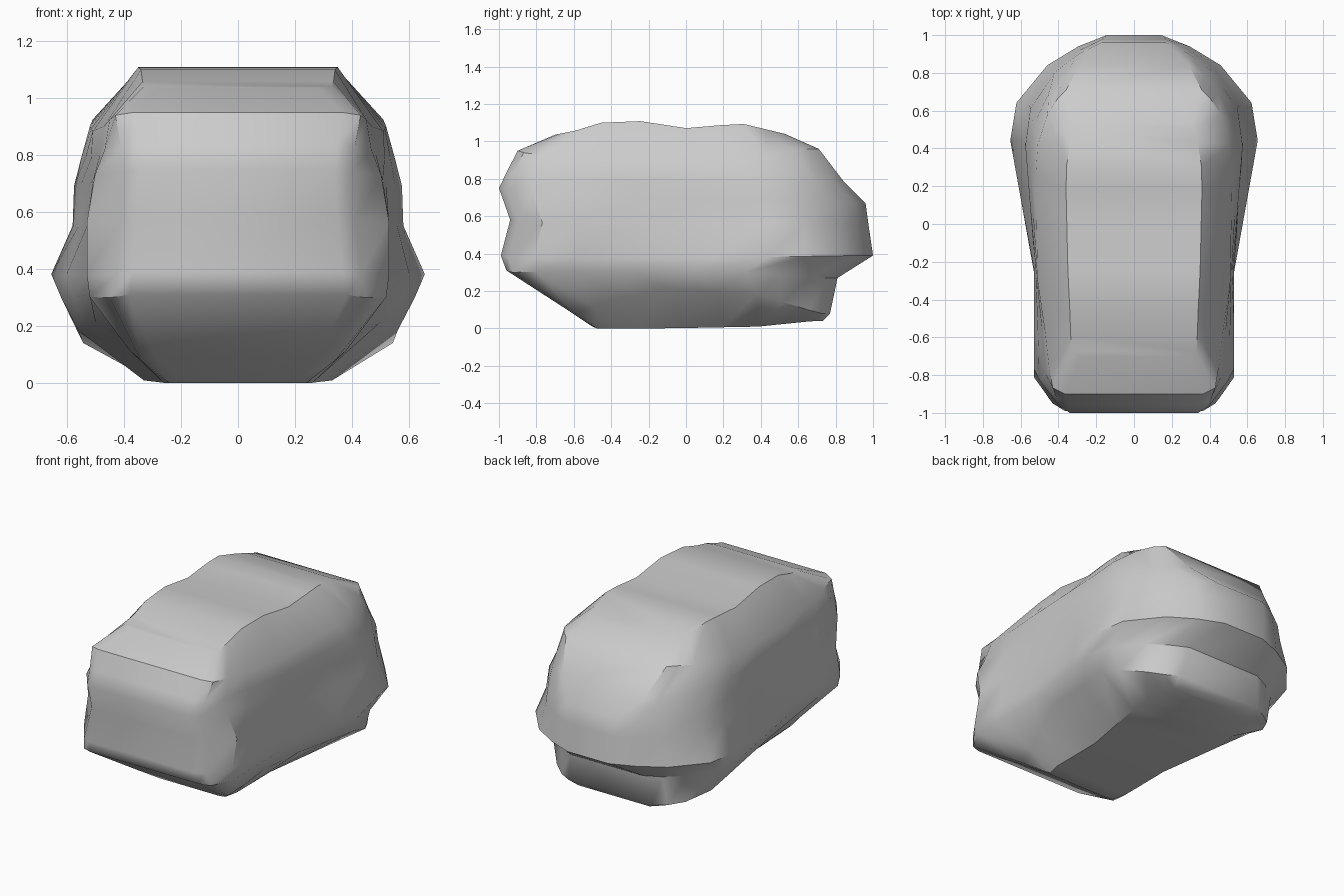
import bpy, bmesh

if "Cube" in bpy.data.objects:
    bpy.data.objects.remove(bpy.data.objects["Cube"])

# Ridge heights along the top of the body (y, z)
RIDGE = [(-0.9, 0.97), (-0.73, 1.03), (-0.58, 1.06), (-0.39, 1.12), (-0.14, 1.10),
         (0.03, 1.065), (0.28, 1.10), (0.53, 1.04), (0.7, 0.97)]

# Horizontal rings, bottom to top:
# front y, back y, half widths (front, middle, rear), z (front, middle, rear),
# rear roundness, front taper
RINGS = [
    (-0.50, 0.73, 0.24, 0.26, 0.33, 0.01, 0.00, 0.04, 0.3, 0),
    (-0.62, 0.77, 0.34, 0.50, 0.56, 0.09, 0.22, 0.08, 0.6, 1),
    (-0.96, 0.81, 0.45, 0.52, 0.62, 0.31, 0.31, 0.27, 0.75, 0),
    (-0.99, 1.00, 0.43, 0.53, 0.655, 0.39, 0.38, 0.39, 1.0, 0),
    (-0.94, 0.975, 0.41, 0.53, 0.58, 0.58, 0.55, 0.56, 0.9, 0),
    (-1.00, 0.96, 0.40, 0.52, 0.575, 0.75, 0.70, 0.67, 0.9, .2),
    (-0.957, 0.84, 0.41, 0.515, 0.55, 0.84, 0.79, 0.79, 0.6, .6),
    (-0.90, 0.71, 0.43, 0.51, 0.52, 0.95, 0.88, 0.96, 0.4, 1),
    (-0.70, 0.53, 0.33, 0.35, 0.36, None, None, None, 0.2, 1),
]
STATIONS = [0, .02, .09, .2, .37, .57, .72, .82, .92, .97, 1]
REAR = {.82: .95, .92: .70, .97: .45, 1: .22}


def interp(table, v):
    for (a, p), (b, q) in zip(table, table[1:]):
        if v <= b:
            return p + (q - p) * (max(v, a) - a) / (b - a)
    return table[-1][1]


def half_ring(yf, yb, wf, wm, wr, zf, zm, zr, rnd, taper):
    pts = []
    # A tapered front widens slowly, an untapered one reaches full width at once
    wide = wm - (wm - wf) * .75 * taper
    wide2 = wm - (wm - wf) * .5 * taper
    widths = [(0, .85 * wf), (.02, wf), (.09, wide), (.2, wide2), (.37, wm), (.72, wr), (1, wr)]
    for t in STATIONS:
        y = yf + (yb - yf) * t
        x = interp(widths, t) * (1 - (1 - REAR.get(t, 1)) * rnd)
        if zf is None:
            z = interp(RIDGE, y)
        else:
            z = interp([(0, zf), (.02, zf - .01), (.3, zm), (.72, .75 * zm + .25 * zr), (.96, zr), (1, zr)], t)
        pts.append((x, y, z))
    return pts


# Body: mirrored rings joined into a closed skin
bm = bmesh.new()
loops = []
for ring in RINGS:
    half = half_ring(*ring)
    full = half + [(-x, y, z) for x, y, z in reversed(half)]
    loops.append([bm.verts.new(p) for p in full])
n = len(loops[0])
for lo, hi in zip(loops, loops[1:]):
    for i in range(n):
        j = (i + 1) % n
        bm.faces.new((lo[i], lo[j], hi[j], hi[i]))
# Top and underside strips across the width
for loop in (loops[0], loops[-1]):
    for i in range(n // 2 - 1):
        bm.faces.new((loop[i], loop[i + 1], loop[n - 2 - i], loop[n - 1 - i]))
bmesh.ops.recalc_face_normals(bm, faces=bm.faces)

mesh = bpy.data.meshes.new("body")
bm.to_mesh(mesh)
bm.free()
body = bpy.data.objects.new("body", mesh)
bpy.context.collection.objects.link(body)
bpy.context.view_layer.objects.active = body
body.select_set(True)
bpy.ops.object.shade_smooth_by_angle(angle=0.65)
